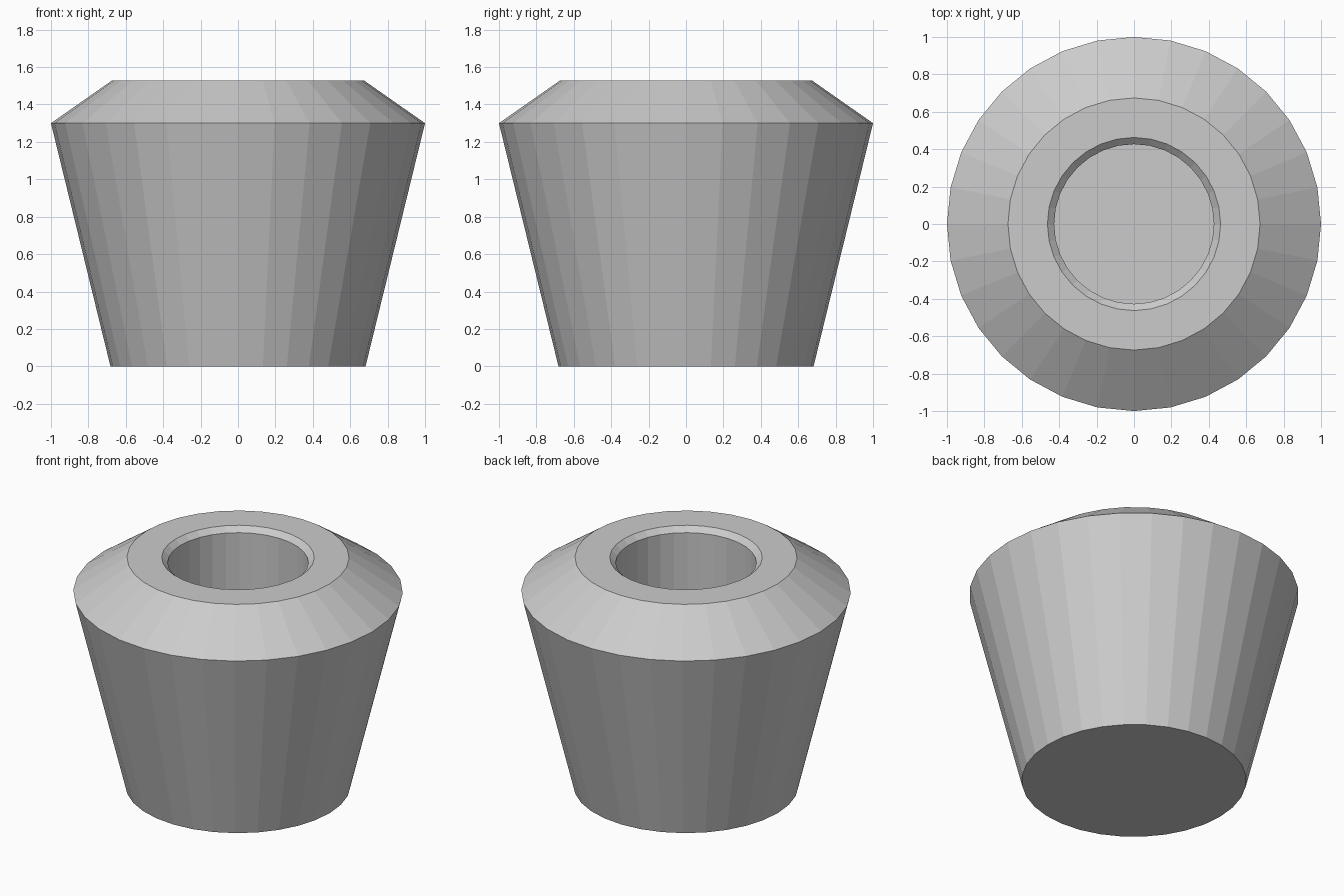
import bpy, bmesh
from math import cos, sin, tau

if "Cube" in bpy.data.objects:
    bpy.data.objects.remove(bpy.data.objects["Cube"])

SIDES = 32


def lathe(name, profile):
    """Turn a (radius, z) profile around z, capping both ends."""
    bm = bmesh.new()
    rings = [[bm.verts.new((r * cos(tau * i / SIDES), r * sin(tau * i / SIDES), z))
              for i in range(SIDES)] for r, z in profile]
    for a, b in zip(rings, rings[1:]):
        for i in range(SIDES):
            j = (i + 1) % SIDES
            bm.faces.new((a[i], a[j], b[j], b[i]))
    bm.faces.new(rings[0][::-1])
    bm.faces.new(rings[-1])
    bmesh.ops.recalc_face_normals(bm, faces=bm.faces)
    mesh = bpy.data.meshes.new(name)
    bm.to_mesh(mesh)
    bm.free()
    obj = bpy.data.objects.new(name, mesh)
    bpy.context.collection.objects.link(obj)
    return obj


# Tapered pot: outer wall, sloped shoulder, flat rim, chamfered mouth, straight well
lathe("pot", [
    (0.682, 0.0),
    (1.0, 1.30),
    (0.674, 1.528),
    (0.463, 1.528),
    (0.427, 1.495),
    (0.427, 0.25),
])
